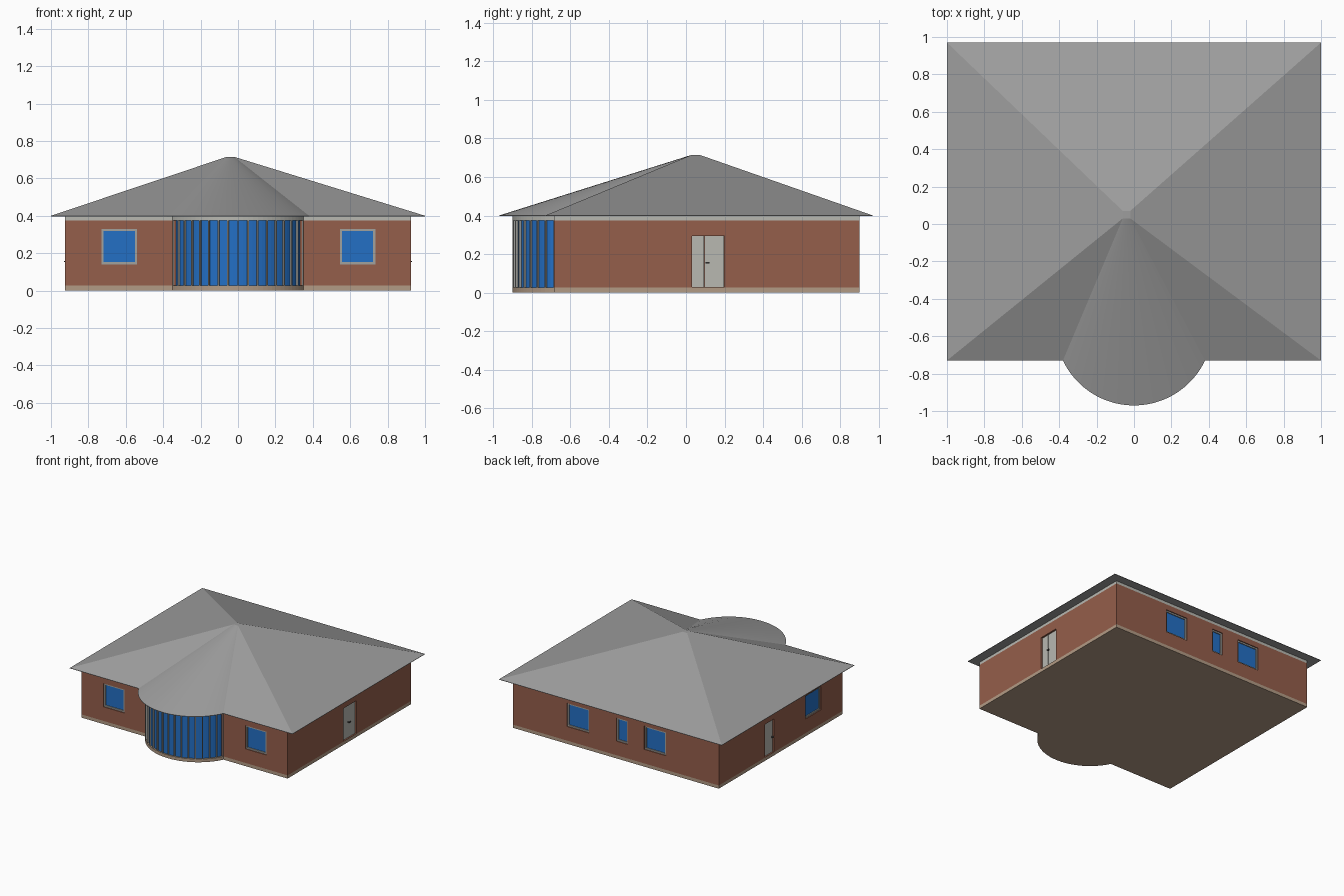
import bpy, bmesh, math
from mathutils import Vector

if "Cube" in bpy.data.objects:
    bpy.data.objects.remove(bpy.data.objects["Cube"])


def material(name, r, g, b):
    m = bpy.data.materials.new(name)
    m.diffuse_color = (r, g, b, 1)
    m.use_nodes = True
    m.node_tree.nodes["Principled BSDF"].inputs["Base Color"].default_value = m.diffuse_color
    return m


BRICK = material("brick", 0.30, 0.113, 0.07)
ROOF = material("roof grey", 0.34, 0.34, 0.34)
GLASS = material("blue glass", 0.017, 0.16, 0.56)
FRAME = material("frame grey", 0.36, 0.36, 0.34)
TRIM = material("light trim", 0.48, 0.48, 0.44)
STONE = material("tan plinth", 0.45, 0.33, 0.235)
DARK = material("dark metal", 0.06, 0.06, 0.06)

X, Y0, Y1 = 0.925, -0.685, 0.90          # wall faces
Z0, Z1, Z2 = 0.026, 0.375, 0.40          # plinth, brick top, eaves


def add_object(name, bm, mat):
    bmesh.ops.recalc_face_normals(bm, faces=bm.faces[:])
    me = bpy.data.meshes.new(name)
    bm.to_mesh(me)
    bm.free()
    me.materials.append(mat)
    ob = bpy.data.objects.new(name, me)
    bpy.context.collection.objects.link(ob)
    return ob


def add_box(bm, lo, hi):
    lo, hi = Vector(lo), Vector(hi)
    vs = bmesh.ops.create_cube(bm, size=1)["verts"]
    for v in vs:
        v.co = Vector([(lo[i] + hi[i]) / 2 + v.co[i] * (hi[i] - lo[i]) for i in range(3)])


def arc(half, depth, y, n, inset=0.0):
    """Points of a bay bulging to -y from a chord at y, left to right."""
    r = (half * half + depth * depth) / (2 * depth)
    cy = y - depth + r
    a = math.asin(half / r)
    return [((r - inset) * math.sin(t), cy - (r - inset) * math.cos(t), t)
            for t in (-a + 2 * a * i / n for i in range(n + 1))]


def prism(name, pts, z0, z1, mat):
    bm = bmesh.new()
    f = bm.faces.new([bm.verts.new((p[0], p[1], z0)) for p in pts])
    up = bmesh.ops.extrude_face_region(bm, geom=[f])["geom"]
    bmesh.ops.translate(bm, vec=(0, 0, z1 - z0),
                        verts=[v for v in up if isinstance(v, bmesh.types.BMVert)])
    return add_object(name, bm, mat)


# plinth, top band and brick body
outline = [(-X, Y0)] + arc(0.35, 0.215, Y0, 32) + [(X, Y0), (X, Y1), (-X, Y1)]
prism("plinth", outline, 0, Z0, STONE)
prism("wall_band", outline, Z1, Z2, TRIM)
bm = bmesh.new()
add_box(bm, (-X, Y0, Z0), (X, Y1, Z1))
walls = add_object("brick_walls", bm, BRICK)

# curved bay glazing with upright mullions
glass = arc(0.35, 0.215, Y0, 32, 0.012)
prism("bay_glass", [(-0.335, Y0 + 0.01)] + glass[1:-1] + [(0.335, Y0 + 0.01)], Z0, Z1, GLASS)
bm = bmesh.new()
for x, y, t in arc(0.35, 0.215, Y0, 16, 0.008):
    start = len(bm.verts)
    add_box(bm, (-0.004, -0.008, Z0), (0.004, 0.008, Z1))
    bm.verts.ensure_lookup_table()
    vs = bm.verts[start:]
    c, s = math.cos(t), math.sin(t)
    for v in vs:
        v.co = Vector((x + v.co.x * c - v.co.y * s, y + v.co.x * s + v.co.y * c, v.co.z))
add_object("bay_mullions", bm, FRAME)

# openings: boxes given along the wall (u), outward from its face (d) and in height
cut = bmesh.new()


def wall_box(bm, side, u0, u1, d0, d1, z0, z1):
    if side in ("front", "back"):
        face, s = (Y0, -1) if side == "front" else (Y1, 1)
        a, b = sorted((face + s * d0, face + s * d1))
        add_box(bm, (u0, a, z0), (u1, b, z1))
    else:
        s = 1 if side == "right" else -1
        a, b = sorted((s * (X + d0), s * (X + d1)))
        add_box(bm, (a, u0, z0), (b, u1, z1))


def plate(name, mat, side, *dims):
    bm = bmesh.new()
    wall_box(bm, side, *dims)
    return add_object(name, bm, mat)


def frame(name, mat, side, u0, u1, z0, z1, w):
    bm = bmesh.new()
    for a, b, c, d in ((u0, u0 + w, z0, z1), (u1 - w, u1, z0, z1),
                       (u0 + w, u1 - w, z0, z0 + w), (u0 + w, u1 - w, z1 - w, z1)):
        wall_box(bm, side, a, b, -0.025, -0.008, c, d)
    add_object(name, bm, mat)


def window(name, side, u0, u1, z0=0.14, z1=0.33):
    wall_box(cut, side, u0, u1, -0.025, 0.02, z0, z1)
    frame(name + "_frame", FRAME, side, u0, u1, z0, z1, 0.012)
    plate(name + "_glass", GLASS, side, u0 + 0.01, u1 - 0.01, -0.026, -0.016, z0 + 0.01, z1 - 0.01)


def door(name, side, u0, u1, seams, handle, z1=0.295):
    wall_box(cut, side, u0, u1, -0.025, 0.02, Z0 + 0.002, z1)
    edges = [u0] + seams + [u1]
    for i in range(len(edges) - 1):
        plate(f"{name}_leaf_{i + 1}", TRIM, side, edges[i] + 0.002, edges[i + 1] - 0.002,
              -0.026, -0.012, Z0 + 0.002, z1 - 0.002)
    plate(name + "_handle", DARK, side, handle, handle + 0.022, -0.002, 0.006, 0.152, 0.158)
    plate(name + "_handle_stem", DARK, side, handle, handle + 0.006, -0.014, 0.006, 0.152, 0.158)


window("front_left_window", "front", -0.73, -0.54)
window("front_right_window", "front", 0.545, 0.735)
window("back_window_a", "back", 0.24, 0.44)
window("back_narrow_window", "back", -0.105, -0.005)
window("back_window_b", "back", -0.45, -0.255)
window("left_window", "left", -0.41, -0.21)
door("right_door", "right", 0.03, 0.2, [0.095], 0.10)
door("left_door", "left", 0.19, 0.305, [], 0.20)

cutters = add_object("opening_cutters", cut, BRICK)
cutters.hide_render = True
cutters.hide_set(True)
mod = walls.modifiers.new("openings", "BOOLEAN")
mod.operation = "DIFFERENCE"
mod.object = cutters
mod.solver = "EXACT"

# hipped roof whose front slope swells into a cone over the bay
ax, ay, h = -0.04, 0.05, 0.02
bay = arc(0.38, 0.24, -0.73, 36)
eave = [(-1, -0.73)] + [(p[0], p[1]) for p in bay] + [(1, -0.73), (1, 0.97), (-1, 0.97)]
top = ([(ax - h, ay - h)] + [(ax + h * p[0] / 0.38, ay - h) for p in bay]
       + [(ax + h, ay - h), (ax + h, ay + h), (ax - h, ay + h)])
bm = bmesh.new()
low = [bm.verts.new((x, y, Z2 - 0.003)) for x, y in eave]
mid = [bm.verts.new((x, y, Z2)) for x, y in eave]
cap = [bm.verts.new((x, y, 0.715)) for x, y in top]
n = len(eave)
for i in range(n):
    j = (i + 1) % n
    bm.faces.new((low[i], low[j], mid[j], mid[i]))
    bm.faces.new((mid[i], mid[j], cap[j], cap[i]))
bm.faces.new(low)
bm.faces.new(cap)
bmesh.ops.remove_doubles(bm, verts=bm.verts[:], dist=0.0001)
roof = add_object("roof", bm, ROOF)
bpy.context.view_layer.objects.active = roof
roof.select_set(True)
bpy.ops.object.shade_smooth_by_angle(angle=math.radians(9))
